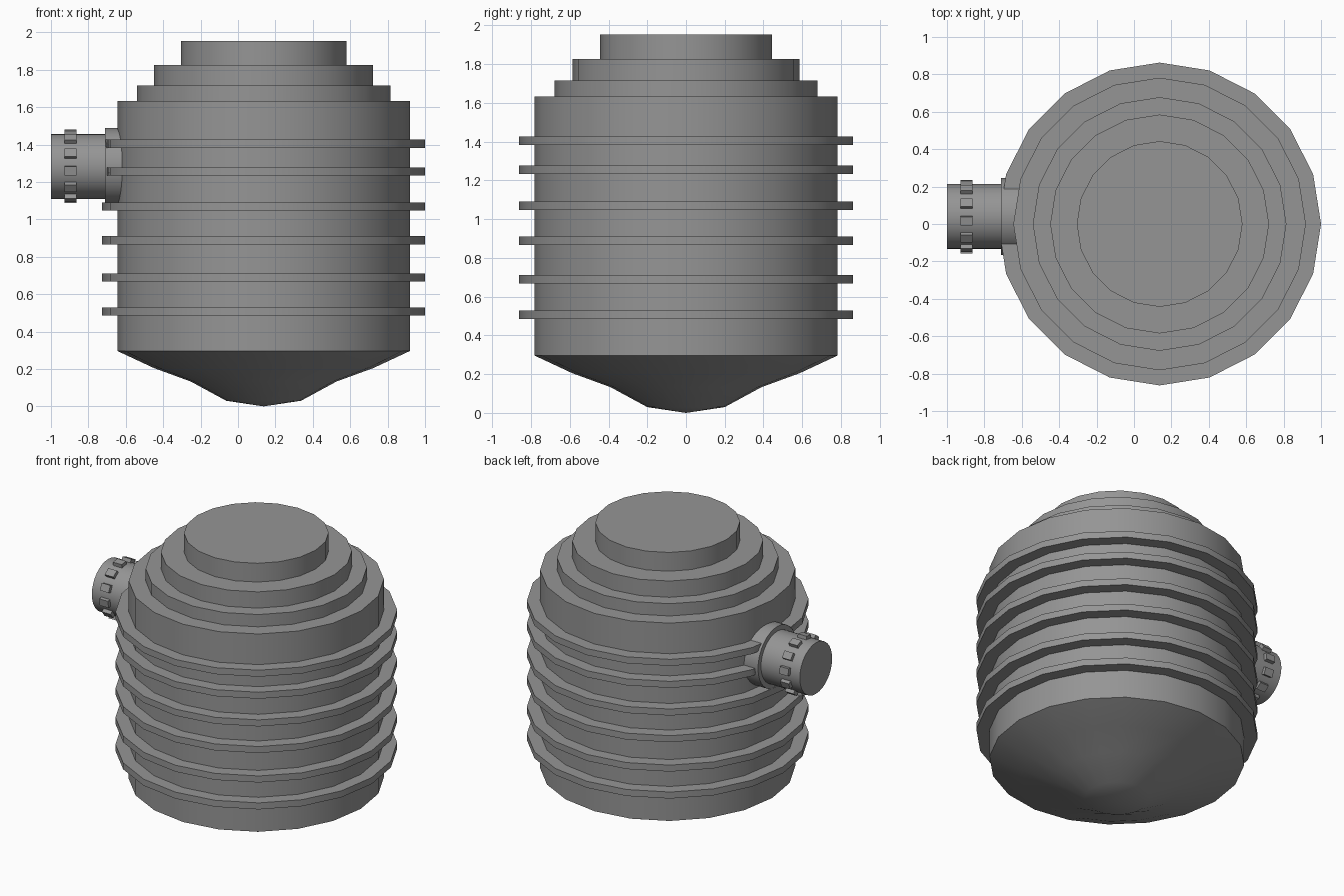
import bpy, bmesh, math
from mathutils import Matrix, Vector

if "Cube" in bpy.data.objects:
    bpy.data.objects.remove(bpy.data.objects["Cube"])

CX = 0.137                                   # tank axis
PIPE_Y, PIPE_Z = 0.04, 1.283                 # side pipe axis

# Dark grey plastic
plastic = bpy.data.materials.new("dark_grey")
plastic.diffuse_color = (0.3, 0.3, 0.3, 1)
plastic.use_nodes = True
plastic.node_tree.nodes["Principled BSDF"].inputs["Base Color"].default_value = plastic.diffuse_color


def finish(bm, name, smooth=True):
    bmesh.ops.remove_doubles(bm, verts=bm.verts, dist=1e-5)
    bmesh.ops.recalc_face_normals(bm, faces=bm.faces)
    me = bpy.data.meshes.new(name)
    bm.to_mesh(me)
    bm.free()
    me.materials.append(plastic)
    ob = bpy.data.objects.new(name, me)
    bpy.context.collection.objects.link(ob)
    bpy.ops.object.select_all(action='DESELECT')
    ob.select_set(True)
    bpy.context.view_layer.objects.active = ob
    if smooth:
        bpy.ops.object.shade_smooth_by_angle(angle=math.radians(30))
    return ob


def lathe(name, profile, sides, matrix, closed=False):
    """Revolve (radius, height) points about z, then place by matrix."""
    bm = bmesh.new()
    rows = [[bm.verts.new(matrix @ Vector((r * math.cos(a), r * math.sin(a), h)))
             for a in (2 * math.pi * i / sides for i in range(sides))]
            if r > 0 else [bm.verts.new(matrix @ Vector((0, 0, h)))] * sides
            for r, h in profile]
    pairs = list(zip(rows, rows[1:])) + ([(rows[-1], rows[0])] if closed else [])
    for lo, hi in pairs:
        for i in range(sides):
            j = (i + 1) % sides
            bm.faces.new(dict.fromkeys((lo[i], lo[j], hi[j], hi[i])))
    return finish(bm, name)


axis = Matrix.Translation((CX, 0, 0))
# pipe frame: local z points outward along -x
pipe = Matrix.Translation((0, PIPE_Y, PIPE_Z)) @ Matrix.Rotation(-math.pi / 2, 4, 'Y')

# Tank with pointed base and stepped lid
lathe("tank_body", [(0, 0), (0.2, 0.03), (0.39, 0.133), (0.587, 0.205), (0.782, 0.296),
                    (0.782, 1.633), (0.678, 1.633), (0.678, 1.716), (0.585, 1.716),
                    (0.585, 1.826), (0.443, 1.826), (0.443, 1.953), (0, 1.953)], 20, axis)

# Helper that clears the upper ribs around the pipe collar
cutter = lathe("pipe_cutter", [(0, 0.3), (0.2, 0.3), (0.2, 1.1), (0, 1.1)], 32, pipe)
cutter.hide_render = True
cutter.hide_viewport = True

# Ribs around the tank
for n, z in enumerate((0.507, 0.689, 0.888, 1.068, 1.255, 1.404)):
    h = 0.022
    rib = lathe(f"rib_{n + 1}", [(0.76, z - h), (0.863, z - h), (0.863, z + h), (0.76, z + h)],
                20, axis, closed=True)
    if n >= 4:
        cut = rib.modifiers.new("pipe_gap", 'BOOLEAN')
        cut.operation = 'DIFFERENCE'
        cut.solver = 'EXACT'
        cut.object = cutter

# Side pipe and its collar
lathe("inlet_pipe", [(0, 0.58), (0.173, 0.58), (0.173, 1.0), (0, 1.0)], 32, pipe)
lathe("pipe_collar", [(0.16, 0.58), (0.205, 0.58), (0.205, 0.71), (0.16, 0.71)],
      32, pipe, closed=True)

# Grip lugs around the pipe
bm = bmesh.new()
for i in range(12):
    turn = Matrix.Rotation(math.radians(7.5 + 30 * i), 4, 'X')
    place = (Matrix.Translation((-0.896, PIPE_Y, PIPE_Z)) @ turn
             @ Matrix.Translation((0, -0.178, 0)) @ Matrix.Diagonal((0.065, 0.034, 0.048, 1)))
    bmesh.ops.create_cube(bm, size=1, matrix=place)
finish(bm, "pipe_lugs", smooth=False)
